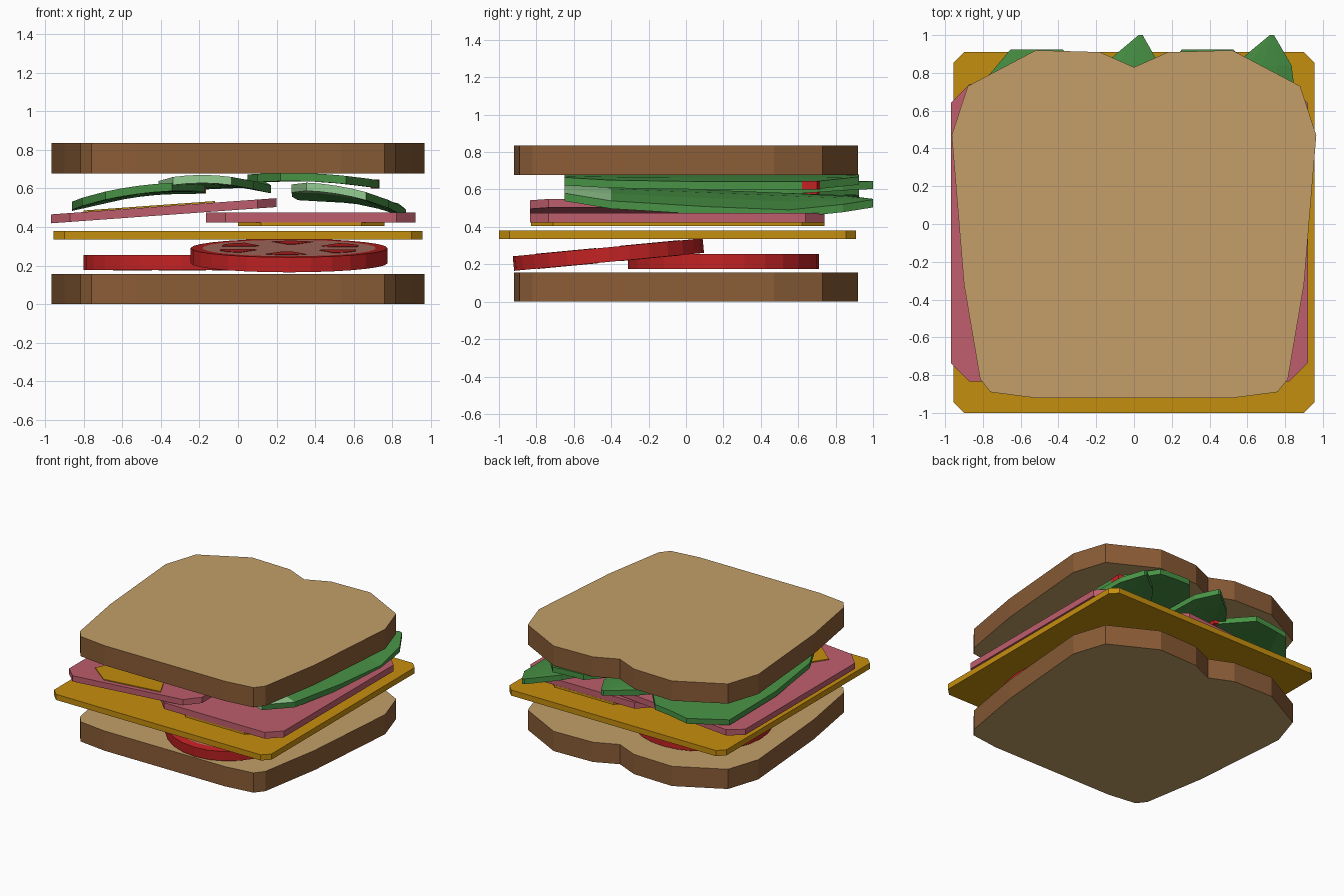
import bpy, bmesh, math
from mathutils import Vector

if "Cube" in bpy.data.objects:
    bpy.data.objects.remove(bpy.data.objects["Cube"])


def mat(name, r, g, b):
    lin = lambda c: (c / 255 / 12.92) if c < 10 else ((c / 255 + 0.055) / 1.055) ** 2.4
    m = bpy.data.materials.new(name)
    m.diffuse_color = (lin(r), lin(g), lin(b), 1)
    m.use_nodes = True
    m.node_tree.nodes["Principled BSDF"].inputs["Base Color"].default_value = m.diffuse_color
    return m


BREAD = mat("bread", 195, 159, 104)
CRUST = mat("crust", 138, 92, 54)
CHEESE = mat("cheese", 197, 142, 14)
HAM = mat("ham", 190, 94, 108)
GREEN = mat("leaf_green", 72, 146, 69)
PALE = mat("pale_leaf", 150, 205, 147)
RED = mat("tomato_red", 195, 34, 35)
FLESH = mat("tomato_flesh", 186, 120, 106)


def add(name, bm, mats):
    bmesh.ops.recalc_face_normals(bm, faces=bm.faces)
    me = bpy.data.meshes.new(name)
    bm.to_mesh(me)
    bm.free()
    for m in mats:
        me.materials.append(m)
    ob = bpy.data.objects.new(name, me)
    bpy.context.collection.objects.link(ob)
    return ob


def slab(name, pts, z0, z1, side, cap=None, tilt=0.0, inset=0.0):
    """Extruded outline; caps may have their own colour, tilt raises z with x."""
    bm = bmesh.new()
    f = bm.faces.new([bm.verts.new((x, y, z0)) for x, y in pts])
    ext = bmesh.ops.extrude_face_region(bm, geom=[f])
    for v in ext["geom"]:
        if isinstance(v, bmesh.types.BMVert):
            v.co.z = z1
    bm.normal_update()
    caps = [f for f in bm.faces if abs(f.normal.z) > 0.9]
    if inset:
        bmesh.ops.recalc_face_normals(bm, faces=bm.faces)
        bmesh.ops.inset_individual(bm, faces=caps, thickness=inset)
    for f in caps:
        f.material_index = 1 if cap else 0
    for v in bm.verts:
        v.co.z += tilt * v.co.x
    return add(name, bm, [side] + ([cap] if cap else []))


def chamfered(x0, x1, y0, y1, c):
    return [(x0 + c, y0), (x1 - c, y0), (x1, y0 + c), (x1, y1 - c),
            (x1 - c, y1), (x0 + c, y1), (x0, y1 - c), (x0, y0 + c)]


# Two bread slices from one mirrored half outline
half = [(0.53, -0.92), (0.76, -0.89), (0.815, -0.82), (0.90, -0.32), (0.965, 0.47),
        (0.88, 0.73), (0.52, 0.92), (0.18, 0.91)]
outline = half + [(0, 0.83)] + [(-x, y) for x, y in reversed(half)]
slab("bottom_bread", outline, 0, 0.157, CRUST, BREAD)
slab("top_bread", outline, 0.678, 0.835, CRUST, BREAD)


# Tomato slices: red rim, paler flesh, thin red seed pockets
def tomato(name, cx, cy, cz, tilt):
    n, r, h = 28, 0.51, 0.039
    circle = [(r * math.cos(i * math.tau / n), r * math.sin(i * math.tau / n)) for i in range(n)]
    parts = [slab(name, circle, -h, h, RED, FLESH, inset=0.06)]
    for i in range(6):
        a = math.radians(60 * i + 10)
        arc = [(rad * math.cos(a + t), rad * math.sin(a + t))
               for rad, t in ((0.2, 0.2), (0.36, 0), (0.385, 0.2), (0.385, 0.4), (0.36, 0.6), (0.2, 0.4))]
        parts.append(slab(f"{name}_pocket_{i}", arc, -h - 0.002, h + 0.002, RED))
    for o in parts:
        o.location = (cx, cy, cz)
        o.rotation_euler.x = tilt


tomato("flat_tomato", -0.29, 0.20, 0.215, 0)
tomato("tilted_tomato", 0.265, -0.415, 0.252, math.radians(5.4))

# Cheese slice
slab("cheese_slice", chamfered(-0.955, 0.955, -1, 0.91, 0.055), 0.335, 0.38, CHEESE)

# Ham slices with thin cheese-coloured strips
slab("right_ham", chamfered(-0.165, 0.92, -0.835, 0.74, 0.1), 0.424, 0.474, HAM)
slab("right_ham_strip", chamfered(0.0, 0.76, -0.83, 0.74, 0.12), 0.405, 0.4235, CHEESE)
T = 0.072
slab("left_ham", chamfered(-0.97, 0.2, -0.835, 0.74, 0.1), 0.489, 0.535, HAM, tilt=T)
slab("left_ham_strip", [(-0.8, -0.65), (-0.62, -0.8), (-0.12, -0.8), (-0.25, -0.55), (-0.6, -0.3)],
     0.5355, 0.543, CHEESE, tilt=T)


# Lettuce leaves: rows of (y, centre shift, width), arched across the leaf
POINTED = [(-0.65, -0.05, 0.55), (-0.4, -0.03, 0.9), (0.1, 0, 1.0), (0.55, 0.03, 1.0),
           (0.84, 0.12, 0.55), (1.0, 0.17, 0.04)]
BLUNT = [(-0.65, 0, 0.5), (-0.4, 0, 0.85), (0.1, 0, 1.0), (0.68, 0, 1.0), (0.925, 0, 0.4)]


def leaf(name, rows, cx, hw, z0, tilt, arch, slope, accent):
    bm = bmesh.new()
    us = [-1, -0.5, 0, 0.5, 1]
    layers = []
    for dz in (0, -0.042):
        layers.append([[bm.verts.new((cx + s + hw * w * u, y,
                                      z0 + tilt * u * w - arch * (u * w) ** 2 + slope * y + dz))
                        for u in us] for y, s, w in rows])
    top, bot = layers
    nr, nc = len(rows), len(us)
    for g in layers:
        for i in range(nr - 1):
            for j in range(nc - 1):
                bm.faces.new((g[i][j], g[i][j + 1], g[i + 1][j + 1], g[i + 1][j]))
    loop = [(0, j) for j in range(nc)] + [(i, nc - 1) for i in range(1, nr)] \
        + [(nr - 1, j) for j in range(nc - 2, -1, -1)] + [(i, 0) for i in range(nr - 2, 0, -1)]
    for (a, b), (c, d) in zip(loop, loop[1:] + loop[:1]):
        bm.faces.new((top[a][b], top[c][d], bot[c][d], bot[a][b]))
    for f in bm.faces:
        c = f.calc_center_median()
        if accent == PALE:      # pale stem at the front
            f.material_index = int(c.y < -0.38 and c.x < cx + 0.5 * hw)
    ob = add(name, bm, [GREEN, accent])
    if accent == RED:           # small red tint at the widest right edge
        zz = z0 + tilt - arch + slope * 0.7
        x = cx + hw
        slab(name + "_red_edge", [(x - 0.04, 0.62), (x + 0.004, 0.62), (x + 0.004, 0.7), (x - 0.04, 0.72)],
             zz - 0.042, zz + 0.003, RED)
    return ob


leaf("left_leaf", BLUNT, -0.515, 0.345, 0.607, 0.045, 0.03, -0.01, RED)
leaf("middle_leaf", POINTED, -0.135, 0.275, 0.66, 0.0, 0.035, -0.015, PALE)
leaf("right_leaf", POINTED, 0.56, 0.28, 0.588, -0.045, 0.03, -0.04, PALE)
leaf("upper_right_leaf", BLUNT, 0.39, 0.34, 0.677, -0.015, 0.02, 0.0, RED)
